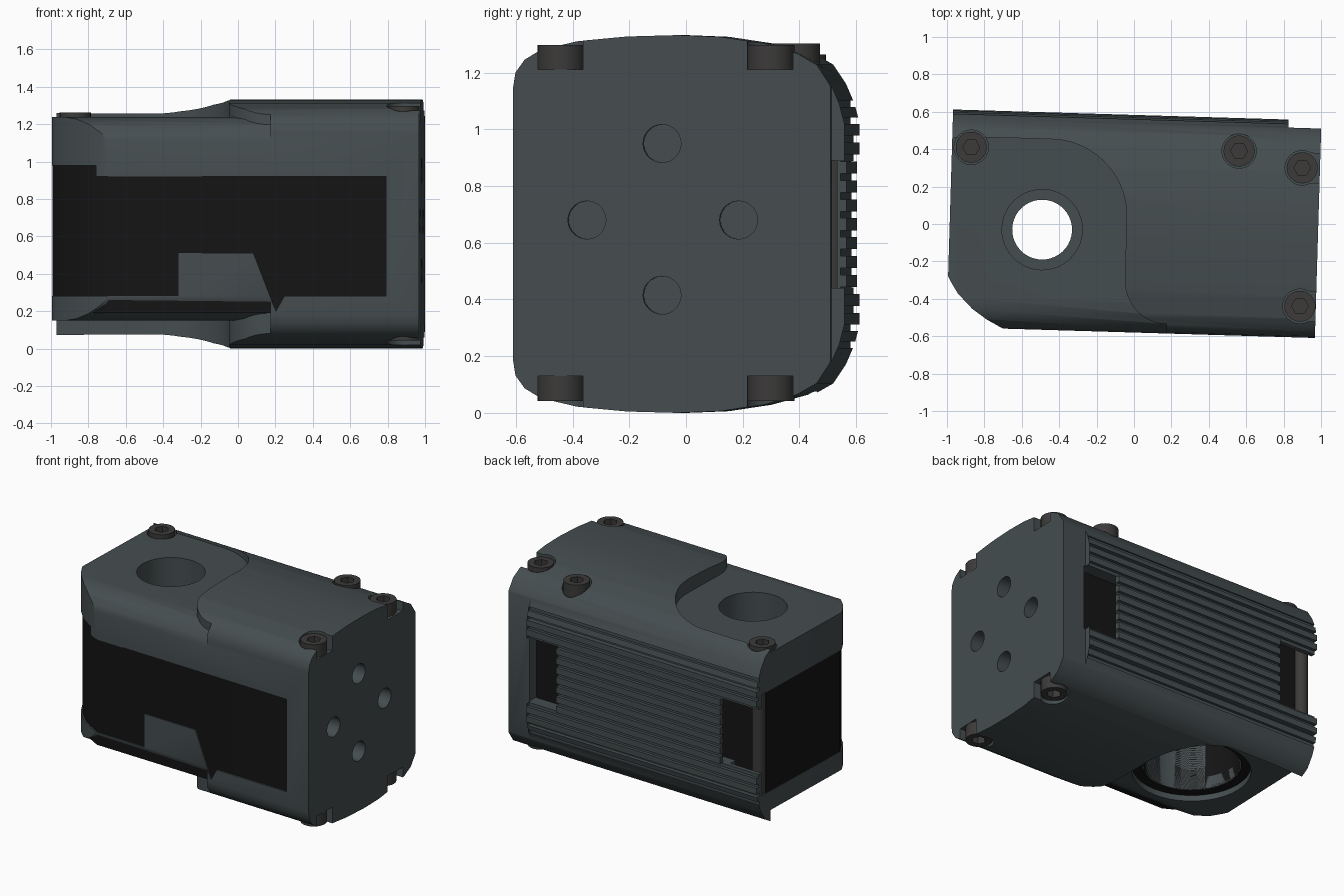
import bpy, bmesh, math
from mathutils import Matrix

if "Cube" in bpy.data.objects:
    bpy.data.objects.remove(bpy.data.objects["Cube"])


def material(name, rgb):
    m = bpy.data.materials.new(name)
    m.diffuse_color = (*rgb, 1)
    m.use_nodes = True
    m.node_tree.nodes["Principled BSDF"].inputs["Base Color"].default_value = m.diffuse_color
    return m


GREY = material("slate", (0.06, 0.075, 0.08))
BLACK = material("black", (0.007, 0.007, 0.007))
STEEL = material("dark_steel", (0.045, 0.043, 0.042))


def prism(name, pts, axis, a, b, mat=None):
    """Extrude a 2D outline along an axis from a to b."""
    place = {"x": lambda u, v, t: (t, u, v),
             "y": lambda u, v, t: (u, t, v),
             "z": lambda u, v, t: (u, v, t)}[axis]
    bm = bmesh.new()
    lo = [bm.verts.new(place(u, v, a)) for u, v in pts]
    hi = [bm.verts.new(place(u, v, b)) for u, v in pts]
    bm.faces.new(lo)
    bm.faces.new(hi)
    n = len(pts)
    for i in range(n):
        j = (i + 1) % n
        bm.faces.new((lo[i], lo[j], hi[j], hi[i]))
    bmesh.ops.recalc_face_normals(bm, faces=bm.faces)
    me = bpy.data.meshes.new(name)
    bm.to_mesh(me)
    bm.free()
    ob = bpy.data.objects.new(name, me)
    bpy.context.collection.objects.link(ob)
    if mat:
        me.materials.append(mat)
    return ob


def arc(cx, cy, r, a0=0, a1=360, n=40):
    full = a1 - a0 == 360
    k = n if full else n - 1
    return [(cx + r * math.cos(math.radians(a0 + (a1 - a0) * i / k)),
             cy + r * math.sin(math.radians(a0 + (a1 - a0) * i / k))) for i in range(n)]


def box(x0, x1, y0, y1, z0, z1):
    return prism("cutter", [(x0, y0), (x1, y0), (x1, y1), (x0, y1)], "z", z0, z1)


def boolean(ob, cutter, op="DIFFERENCE"):
    cutter.hide_render = True
    mod = ob.modifiers.new("cut", "BOOLEAN")
    mod.operation, mod.solver, mod.object = op, "EXACT", cutter
    bpy.context.view_layer.objects.active = ob
    bpy.ops.object.modifier_apply(modifier=mod.name)
    bpy.data.objects.remove(cutter)


def round_cut(ob, pos, r, z0, z1):
    boolean(ob, prism("cutter", arc(*pos, r), "z", z0, z1))


# Shell: domed section swept along the length, mirrored top to bottom
MID = 0.666
top = [(-0.58, 1.15), (-0.572, 1.2), (-0.54, 1.245), (-0.48, 1.282), (-0.36, 1.31),
       (-0.18, 1.327), (0, 1.332), (0.15, 1.326), (0.3, 1.303), (0.42, 1.268),
       (0.49, 1.228), (0.535, 1.16), (0.565, 1.09), (0.583, 1.02)]
section = top + [(y, 2 * MID - z) for y, z in reversed(top)]
shell = prism("shell", section, "x", -0.985, 0.985, GREY)

# Lowered pads around the bore, top and bottom, with a rolled front edge
pad = ([(-1.2, 0.43), (-0.7, 0.44)] + arc(-0.45, 0.03, 0.41, 90, 0, 14)
       + arc(0.19, -0.3, 0.23, 180, 270, 10) + [(0.19, -0.8), (-1.2, -0.8)])
edge = [(0.6, 0), (-0.42, 0), (-0.48, 0.01), (-0.53, 0.04), (-0.565, 0.085), (-0.585, 0.14), (-0.9, 0.16)]
for level, s in ((1.237, 1), (0.15, -1)):
    prof = [(y, level - s * d) for y, d in edge] + [(-0.9, level + s * 0.5), (0.6, level + s * 0.5)]
    cutter = prism("pad_cutter", prof, "x", -1.3, 0.5)
    boolean(cutter, prism("pad_outline", pad, "z", -1, 2.5), "INTERSECT")
    boolean(shell, cutter)

# Rounded front-left corner
corner = [(-0.99, -0.30), (-0.965, -0.345), (-0.93, -0.40), (-0.85, -0.48), (-0.77, -0.535), (-0.68, -0.582)]
boolean(shell, prism("cutter", corner + [(-0.68, -0.9), (-1.3, -0.9), (-1.3, -0.30)], "z", -0.5, 2))

# Front opening with the raised tab, and the open left end
front = [(-1.2, 0.28), (-0.3, 0.28), (-0.3, 0.51), (0.1, 0.51), (0.22, 0.2),
         (0.265, 0.28), (0.81, 0.28), (0.81, 0.92), (-1.2, 0.92)]
boolean(shell, prism("cutter", front, "y", -0.9, -0.5))
boolean(shell, box(-1.2, -0.742, -0.9, 0.53, 0.281, 0.98))

# Back: stepped end block, channel, two windows and ribs
boolean(shell, box(0.81, 1.2, 0.54, 0.9, -0.5, 2))
boolean(shell, box(-1.2, 0.82, 0.45, 0.55, 0.44, 0.89))
boolean(shell, box(0.58, 0.815, 0.46, 0.9, 0.441, 0.889))
boolean(shell, box(-1.3, -0.7, 0.46, 0.9, 0.442, 0.888))
for z in [0.24, 0.30] + [0.365 + 0.0667 * i for i in range(10)] + [1.03, 1.09]:
    boolean(shell, box(-1.25, 0.809, 0.562 if 0.3 < z < 1.03 else 0.55, 0.9, z - 0.012, z + 0.012))

# Vertical bore, wide below and stepped above
BORE = (-0.49, -0.045)
for r, z0, z1 in ((0.37, -0.5, 0.2), (0.31, -0.6, 0.95), (0.16, -0.7, 2), (0.215, 1.0, 2.1)):
    round_cut(shell, BORE, r, z0, z1)

# Four holes in the right end
for y, z in ((-0.055, 0.95), (-0.055, 0.415), (-0.32, 0.68), (0.215, 0.68)):
    boolean(shell, prism("cutter", arc(y, z, 0.067, n=28), "x", 0.88, 1.2))

# Black inner block
block = prism("inner_block", [(-0.98, 0.475)] + [(x + 0.006, y + 0.008) for x, y in corner]
              + [(0.812, -0.568), (0.812, 0.475)], "z", 0.19, 0.99, BLACK)
boolean(block, prism("cutter", arc(*BORE, 0.31), "z", 0, 1.5))

# Post at the open back-left corner
post = prism("corner_post", arc(-0.935, 0.49, 0.042, n=24), "z", 0.27, 0.99, STEEL)
parts = [shell, block, post]

# Socket-head screws: position, seat height, direction, open notch to the end
screws = [(0.89, 0.327, 1.21, 1, True), (0.90, -0.413, 1.21, 1, True),
          (0.55, 0.407, 1.215, 1, False), (-0.882, 0.384, 1.175, 1, False),
          (0.89, 0.327, 0.13, -1, True), (0.90, -0.413, 0.13, -1, True)]
for i, (x, y, z, s, notch) in enumerate(screws):
    lo, hi = sorted((z, z + s * 0.3))
    round_cut(shell, (x, y), 0.092, lo, hi)
    if notch:
        boolean(shell, box(x, 1.2, y - 0.08, y + 0.08, lo, hi))
    lo, hi = sorted((z - s * 0.01, z + s * 0.088))
    head = prism(f"screw_{i + 1}", arc(x, y, 0.083, n=32), "z", lo, hi, STEEL)
    lo, hi = sorted((z + s * 0.035, z + s * 0.2))
    boolean(head, prism("cutter", arc(x, y, 0.045, n=6), "z", lo, hi))
    parts.append(head)

# The whole unit sits slightly turned about the vertical axis
for ob in parts:
    ob.data.transform(Matrix.Rotation(-0.03, 4, "Z"))
bpy.ops.object.select_all(action="DESELECT")
for ob in parts:
    ob.select_set(True)
bpy.context.view_layer.objects.active = shell
bpy.ops.object.shade_smooth_by_angle(angle=math.radians(30))
